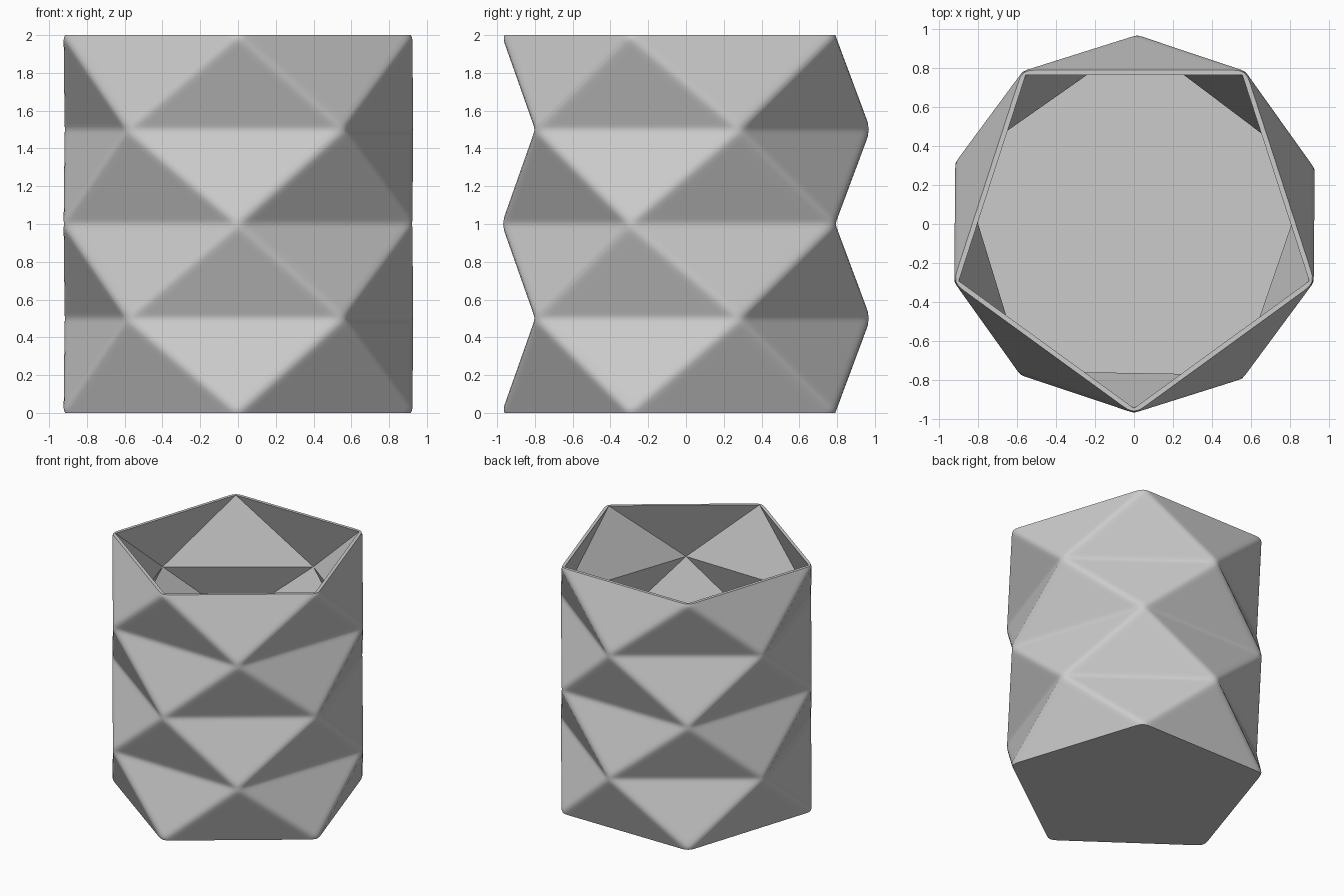
import bpy
import bmesh
from math import atan2, cos, sin, pi, radians
from mathutils import Vector

cube = bpy.data.objects.get("Cube")
if cube:
    bpy.data.objects.remove(cube, do_unlink=True)

SIDES, LEVELS, HEIGHT = 5, 4, 2.0
OUTER, INNER, FLOOR = 0.977, 0.946, 0.03
STEP = 2 * pi / SIDES


def faceted_wall(bm, radius, base):
    """Stack of pentagon rings, each turned half a side, joined by triangles."""
    rings = []
    for level in range(LEVELS + 1):
        odd = level % 2
        start = -pi / 2 + odd * (STEP / 2 - radians(1))
        z = max(base, HEIGHT * level / LEVELS)
        rings.append([bm.verts.new((radius * cos(start + k * STEP),
                                    radius * sin(start + k * STEP), z))
                      for k in range(SIDES)])
    faces = []
    for level in range(LEVELS):
        a, b, s = rings[level], rings[level + 1], level % 2
        for k in range(SIDES):
            a0, a1 = a[k], a[(k + 1) % SIDES]
            b0, b1 = b[(k + s) % SIDES], b[(k + 1 + s) % SIDES]
            faces += [bm.faces.new((a0, a1, b0)), bm.faces.new((b0, a1, b1))]
    return faces


def refine(bm, times):
    for _ in range(times):
        bmesh.ops.subdivide_edges(bm, edges=bm.edges[:], cuts=1, use_grid_fill=True)


def soften(bm, times):
    """Round the creases; rim points only follow their rim neighbours."""
    for _ in range(times):
        moved = []
        for v in bm.verts:
            edges = [e for e in v.link_edges if e.is_boundary or not v.is_boundary]
            mean = sum((e.other_vert(v).co for e in edges), Vector()) / len(edges)
            moved.append((v, v.co.lerp(mean, 0.5)))
        for v, co in moved:
            v.co = co


def rim(bm, z):
    """Boundary points at a height, in order around the axis."""
    points = [v for v in bm.verts if v.is_boundary and abs(v.co.z - z) < 0.001]
    return sorted(points, key=lambda v: (atan2(v.co.y, v.co.x) + pi / 2 + 0.01) % (2 * pi))


bm = bmesh.new()

# Outer wall with soft creases
faceted_wall(bm, OUTER, 0)
refine(bm, 5)
soften(bm, 2)
for f in bm.faces:
    f.smooth = True
outer_bottom, outer_top = rim(bm, 0), rim(bm, HEIGHT)

# Inner wall with crisp creases
inner_bm = bmesh.new()
faceted_wall(inner_bm, INNER, FLOOR)
refine(inner_bm, 5)
bmesh.ops.reverse_faces(inner_bm, faces=inner_bm.faces[:])
inner_mesh = bpy.data.meshes.new("inner_wall")
inner_bm.to_mesh(inner_mesh)
inner_bm.free()
bm.verts.ensure_lookup_table()
count = len(bm.verts)
bm.from_mesh(inner_mesh)
bpy.data.meshes.remove(inner_mesh)
bm.verts.ensure_lookup_table()
inner_set = set(bm.verts[count:])
inner_top = [v for v in rim(bm, HEIGHT) if v in inner_set]
inner_floor = rim(bm, FLOOR)

# Flat lip, floor and underside
n = len(outer_top)
for i in range(n):
    j = (i + 1) % n
    bm.faces.new((outer_top[i], outer_top[j], inner_top[j], inner_top[i]))
bm.faces.new(inner_floor)
bm.faces.new(outer_bottom[::-1])
bmesh.ops.recalc_face_normals(bm, faces=bm.faces[:])
for e in bm.edges:
    e.smooth = all(f.smooth for f in e.link_faces)

mesh = bpy.data.meshes.new("faceted_vase")
bm.to_mesh(mesh)
bm.free()

# Plain grey finish
grey = bpy.data.materials.new("light grey")
grey.use_nodes = True
colour = (0.6, 0.6, 0.6, 1)
grey.diffuse_color = colour
grey.node_tree.nodes["Principled BSDF"].inputs["Base Color"].default_value = colour
mesh.materials.append(grey)

vase = bpy.data.objects.new("faceted_vase", mesh)
bpy.context.collection.objects.link(vase)
